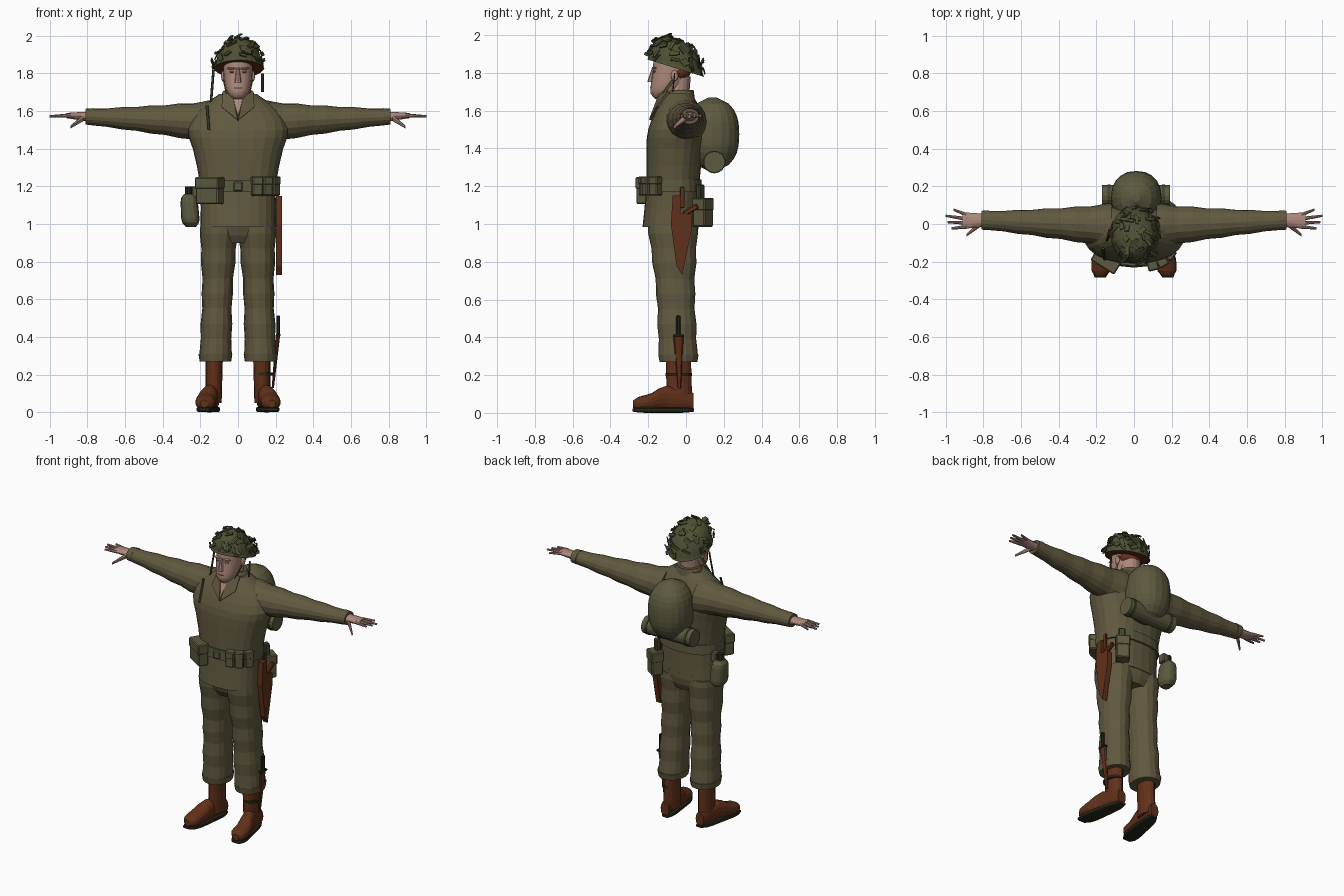
import bpy, bmesh, math, random
from mathutils import Vector

random.seed(4)
cube = bpy.data.objects.get("Cube")
if cube:
    bpy.data.objects.remove(cube)


def colour(name, *rgb):
    mat = bpy.data.materials.new(name)
    mat.use_nodes = True
    mat.diffuse_color = (*rgb, 1)
    mat.node_tree.nodes["Principled BSDF"].inputs["Base Color"].default_value = (*rgb, 1)
    return mat


CLOTH = colour("olive cloth", .12, .1, .05)
CANVAS = colour("canvas gear", .11, .1, .05)
GREEN = colour("helmet green", .08, .08, .035)
SCRIM = colour("dark scrim", .05, .06, .025)
SKIN = colour("skin", .42, .25, .2)
LIPS = colour("lips", .27, .13, .11)
LEATHER = colour("brown leather", .12, .03, .01)
RUBBER = colour("dark rubber", .02, .02, .01)


def make(name, bm, mat, mirror=False, thick=0.0):
    bmesh.ops.recalc_face_normals(bm, faces=bm.faces)
    mesh = bpy.data.meshes.new(name)
    bm.to_mesh(mesh)
    bm.free()
    mesh.materials.append(mat)
    ob = bpy.data.objects.new(name, mesh)
    bpy.context.collection.objects.link(ob)
    if thick:
        solid = ob.modifiers.new("thickness", 'SOLIDIFY')
        solid.thickness, solid.offset = thick, 0
    if mirror:
        ob.modifiers.new("mirror", 'MIRROR')
    return ob


def loft(name, axis, rings, mat, sides=16, power=2, mirror=False):
    """Skin oval rings (position, centre a, centre b, radius a, radius b) along an axis."""
    bm = bmesh.new()
    loops = []
    for pos, a, b, radius_a, radius_b in rings:
        loop = []
        for i in range(sides):
            c, s = math.cos(math.tau * i / sides), math.sin(math.tau * i / sides)
            point = [a + radius_a * math.copysign(abs(c) ** (2 / power), c),
                     b + radius_b * math.copysign(abs(s) ** (2 / power), s)]
            point.insert(axis, pos)
            loop.append(bm.verts.new(point))
        loops.append(loop)
    for low, high in zip(loops, loops[1:]):
        for i in range(sides):
            j = (i + 1) % sides
            bm.faces.new((low[i], low[j], high[j], high[i]))
    bm.faces.new(loops[0])
    bm.faces.new(loops[-1])
    return make(name, bm, mat, mirror)


def smooth(keys, steps):
    """Pass a smooth curve through a few key rings."""
    keys = [Vector(k) for k in keys]
    padded = [keys[0], *keys, keys[-1]]
    rings = []
    for a, b, c, d in zip(padded, padded[1:], padded[2:], padded[3:]):
        for i in range(steps):
            t = i / steps
            rings.append(b + ((c - a) + ((a * 2 - b * 5 + c * 4 - d) + ((b - c) * 3 + d - a) * t) * t) * t / 2)
    return rings + [keys[-1]]


def sweep(name, start, end, size, end_size, mat, shape=None, steps=1, ease=1.0, **options):
    """Straight oval part from start to end; shape(t) scales its radius on the way."""
    start, end = Vector(start), Vector(end)
    size, end_size = Vector(size), Vector(end_size)
    span = [abs(v) for v in end - start]
    axis = span.index(max(span))
    rings = []
    for i in range(steps + 1):
        t = i / steps
        centre = list(start.lerp(end, t))
        radius = size.lerp(end_size, t ** ease) * (shape(t) if shape else 1)
        rings.append((centre.pop(axis), *centre, *radius))
    return loft(name, axis, rings, mat, **options)


def plate(name, points, mat, thick, mirror=False):
    bm = bmesh.new()
    bm.faces.new([bm.verts.new(p) for p in points])
    return make(name, bm, mat, mirror, thick)


def box(name, loc, size, mat, turn=0, tilt=0, bevel=.006):
    bm = bmesh.new()
    bmesh.ops.create_cube(bm, size=1)
    bmesh.ops.scale(bm, vec=size, verts=bm.verts)
    ob = make(name, bm, mat)
    ob.location = loc
    ob.rotation_euler = (math.radians(tilt), 0, math.radians(turn))
    ob.modifiers.new("bevel", 'BEVEL').width = bevel


def pouch(name, loc, size, turn):
    """Canvas box with a slightly larger lid."""
    size = Vector(size)
    box(name, loc, size, CANVAS, turn)
    lid = Vector(loc) + Vector((0, 0, size.z * .3))
    box(name + "_flap", lid, (size.x * 1.06, size.y * 1.1, size.z * .45), CANVAS, turn)


def ball(name, loc, size, mat, mirror=False):
    bm = bmesh.new()
    bmesh.ops.create_icosphere(bm, subdivisions=2, radius=1)
    bmesh.ops.scale(bm, vec=size, verts=bm.verts)
    bmesh.ops.translate(bm, vec=loc, verts=bm.verts)
    make(name, bm, mat, mirror).data.shade_smooth()


# Radius rules: cloth folds, narrowed knee, half dome, rounded barrel, blunt slab
def folds(t):
    return 1 + .03 * math.sin(t * 9 * math.pi)


def knee(t):
    return folds(t) - .12 * math.sin(t * math.pi) ** 2


def dome(t):
    return max(.06, 1 - t ** 2.5) ** .5


def barrel(t):
    return max(.02, 1 - abs(2 * t - 1) ** 2.5) ** .5


def slab(t):
    return max(.3, 1 - abs(2 * t - 1) ** 6) ** .5


# Jacket
loft("jacket", 2, smooth([(.985, 0, -.08, .2, .15), (1.2, 0, -.07, .2, .14), (1.4, 0, -.06, .24, .15),
                          (1.5, 0, -.05, .27, .15), (1.6, 0, -.04, .22, .12), (1.69, 0, -.04, .1, .07)], 2),
     CLOTH, sides=24, power=2.4)
sweep("sleeves", (.12, -.01, 1.54), (.81, .02, 1.57), (.12, .12), (.046, .04), CLOTH,
      shape=folds, steps=18, ease=.75, mirror=True)
sweep("sleeve_cuffs", (.77, .02, 1.57), (.81, .02, 1.57), (.053, .045), (.05, .042), CLOTH, mirror=True)
sweep("collar", (0, -.04, 1.64), (0, -.03, 1.71), (.115, .09), (.075, .07), CLOTH)
plate("open_neck", [(-.035, -.13, 1.7), (.035, -.13, 1.7), (0, -.185, 1.57)], SKIN, .009)
plate("lapels", [(.03, -.13, 1.71), (.08, -.09, 1.7), (.085, -.15, 1.62), (0, -.19, 1.55)], CLOTH, .014, mirror=True)

# Trousers
sweep("trouser_seat", (0, -.06, .9), (0, -.07, 1.02), (.15, .1), (.2, .14), CLOTH, steps=3, ease=.5, power=2.3)
sweep("trouser_legs", (.1, -.07, .99), (.12, -.04, .27), (.1, .13), (.083, .1), CLOTH,
      shape=knee, steps=18, power=2.2, mirror=True)
sweep("trouser_cuffs", (.12, -.04, .27), (.12, -.04, .31), (.084, .1), (.09, .107), CLOTH, power=2.2, mirror=True)

# Boots
sweep("boot_shafts", (.13, -.035, .05), (.126, -.04, .3), (.043, .068), (.046, .066), LEATHER, steps=3, mirror=True)
loft("boot_feet", 1, smooth([(-.28, .18, .045, .02, .02), (-.25, .175, .05, .05, .035), (-.18, .17, .06, .052, .045),
                             (-.1, .15, .08, .043, .065), (.04, .13, .06, .03, .045)], 2),
     LEATHER, power=2.3, mirror=True)
sweep("boot_soles", (.18, -.283, .015), (.126, .043, .015), (.055, .015), (.04, .015), RUBBER,
      shape=slab, steps=10, power=4, mirror=True)

# Hands
sweep("palms", (.78, .02, 1.57), (.91, .018, 1.576), (.034, .028), (.044, .014), SKIN, steps=3, mirror=True)
for i, tip in enumerate((.97, .99, 1, .96)):
    y = (i - .7) * .021
    sweep("finger_%d" % (i + 1), (.89, y, 1.576), (tip, y * 1.6, 1.572), (.011, .012), (.006, .006), SKIN,
          sides=8, mirror=True)
sweep("thumbs", (.82, 0, 1.565), (.89, -.06, 1.515), (.018, .018), (.007, .008), SKIN, sides=8, mirror=True)

# Head
sweep("neck", (0, -.055, 1.6), (0, -.035, 1.78), (.06, .065), (.06, .06), SKIN)
head = loft("head", 2, smooth([(1.663, 0, -.135, .025, .03), (1.69, 0, -.12, .053, .067), (1.73, 0, -.1, .069, .087),
                               (1.8, 0, -.08, .077, .097), (1.89, 0, -.075, .078, .096)], 2), SKIN, power=2.2)
head.data.shade_smooth()
sweep("nose", (0, -.185, 1.752), (0, -.173, 1.83), (.018, .02), (.008, .006), SKIN, steps=2, sides=8)
ball("ears", (.08, -.06, 1.785), (.01, .02, .03), SKIN, mirror=True)
ball("eyes", (.032, -.167, 1.808), (.015, .009, .006), LIPS, mirror=True)
ball("brows", (.034, -.167, 1.826), (.026, .012, .006), SKIN, mirror=True)
ball("mouth", (0, -.178, 1.722), (.026, .012, .006), LIPS)
ball("hair", (0, -.035, 1.8), (.079, .06, .045), LEATHER)

# Helmet with leather liner, covered in scrim pieces
helmet = sweep("helmet", (0, 0, 0), (0, -.045, .15), (.13, .157), (.12, .145), GREEN,
               shape=dome, steps=10, ease=.3, sides=24)
helmet.data.materials.append(LEATHER)
for face in helmet.data.polygons:
    face.material_index = int(face.normal.z < -.9)
bm = bmesh.new()
for i in range(60):
    angle, rise = random.uniform(0, math.tau), math.asin(random.uniform(.1, .98))
    out = Vector((math.cos(rise) * math.cos(angle), math.cos(rise) * math.sin(angle), math.sin(rise)))
    base = Vector((out.x * .13, out.y * .154 - out.z * .045, out.z * .152))
    side = out.orthogonal().normalized()
    spin = random.uniform(0, math.tau)
    along = side * math.cos(spin) + out.cross(side) * math.sin(spin)
    across = out.cross(along) * random.uniform(.007, .013)
    along *= random.uniform(.016, .028)
    lift = out * random.uniform(.006, .022)
    rows = [[bm.verts.new(base + along * k + across * s + lift * (k + 1) / 2) for s in (-1, 1)] for k in (-1, 0, 1)]
    for low, high in zip(rows, rows[1:]):
        bm.faces.new((low[0], low[1], high[1], high[0]))
scrim = make("helmet_scrim", bm, GREEN, thick=.006)
scrim.data.materials.append(SCRIM)
for face in scrim.data.polygons:
    face.material_index = int(face.index % 6 < 2)
for ob in (helmet, scrim):
    ob.location = (.005, -.055, 1.825)
    ob.rotation_euler.x = math.radians(-17)

# Loose straps
sweep("chin_straps", (.085, -.04, 1.8), (.06, -.12, 1.69), (.004, .01), (.004, .01), CANVAS, sides=8, mirror=True)
sweep("long_strap", (-.13, -.06, 1.82), (-.145, -.09, 1.63), (.007, .004), (.007, .004), SCRIM, sides=6)
sweep("short_strap", (.13, -.06, 1.8), (.13, -.07, 1.7), (.007, .004), (.007, .004), SCRIM, sides=6)
sweep("chest_strap", (-.165, -.13, 1.63), (-.155, -.19, 1.5), (.008, .006), (.008, .006), SCRIM, sides=6)

# Belt and pouches
sweep("belt", (0, -.07, 1.17), (0, -.07, 1.235), (.208, .152), (.206, .151), CANVAS, sides=24, power=2.4)
box("buckle", (0, -.224, 1.2), (.05, .012, .05), CANVAS)
pouch("large_pouch", (-.15, -.2, 1.175), (.14, .065, .14), -32)
for x, y, turn in ((.1, -.22, 14), (.15, -.2, 30), (.19, -.16, 52)):
    pouch("cartridge_pouch", (x, y, 1.2), (.055, .05, .1), turn)
pouch("rear_pouch", (.165, .09, 1.06), (.085, .075, .15), 145)
box("rear_hanger", (.16, .075, 1.17), (.045, .03, .08), SCRIM, turn=145)

# Flask on the right hip
sweep("flask", (-.25, .01, .985), (-.262, .01, 1.16), (.05, .062), (.045, .055), CANVAS, shape=slab, steps=8, power=2.5)
sweep("flask_cap", (-.262, .01, 1.15), (-.262, .01, 1.2), (.02, .022), (.02, .022), RUBBER, sides=10)
box("flask_hanger", (-.225, .01, 1.17), (.04, .05, .06), CANVAS)

# Holster and shin knife on the left
outline = ((-.07, 1.15), (-.03, 1.15), (-.03, 1.06), (.03, 1.05), (.03, .97), (-.02, .73), (-.05, .78), (-.08, 1))
plate("holster", [(.218, y, z) for y, z in outline], LEATHER, .034)
box("pistol_grip", (.218, .025, 1.075), (.024, .085, .03), LEATHER, tilt=30)
box("holster_hanger", (.212, -.02, 1.14), (.014, .025, .11), LEATHER, bevel=.003)
sweep("knife_scabbard", (.212, -.04, .41), (.185, -.035, .13), (.012, .028), (.006, .008), LEATHER, sides=8)
box("knife_handle", (.214, -.04, .46), (.02, .024, .11), RUBBER)
box("knife_guard", (.214, -.04, .41), (.024, .06, .012), RUBBER, bevel=.002)
sweep("knife_strap", (.135, -.038, .195), (.135, -.038, .21), (.052, .07), (.052, .07), RUBBER)

# Backpack and bedroll
sweep("backpack", (.012, .14, 1.28), (.012, .14, 1.67), (.135, .142), (.135, .142), CANVAS,
      shape=barrel, steps=12, sides=20, power=2.2)
sweep("bedroll", (-.17, .15, 1.328), (.19, .15, 1.328), (.056, .056), (.056, .056), CANVAS)
for x in (-.14, .15):
    sweep("bedroll_strap", (x, .15, 1.328), (x + .015, .15, 1.328), (.06, .06), (.06, .06), SCRIM)
